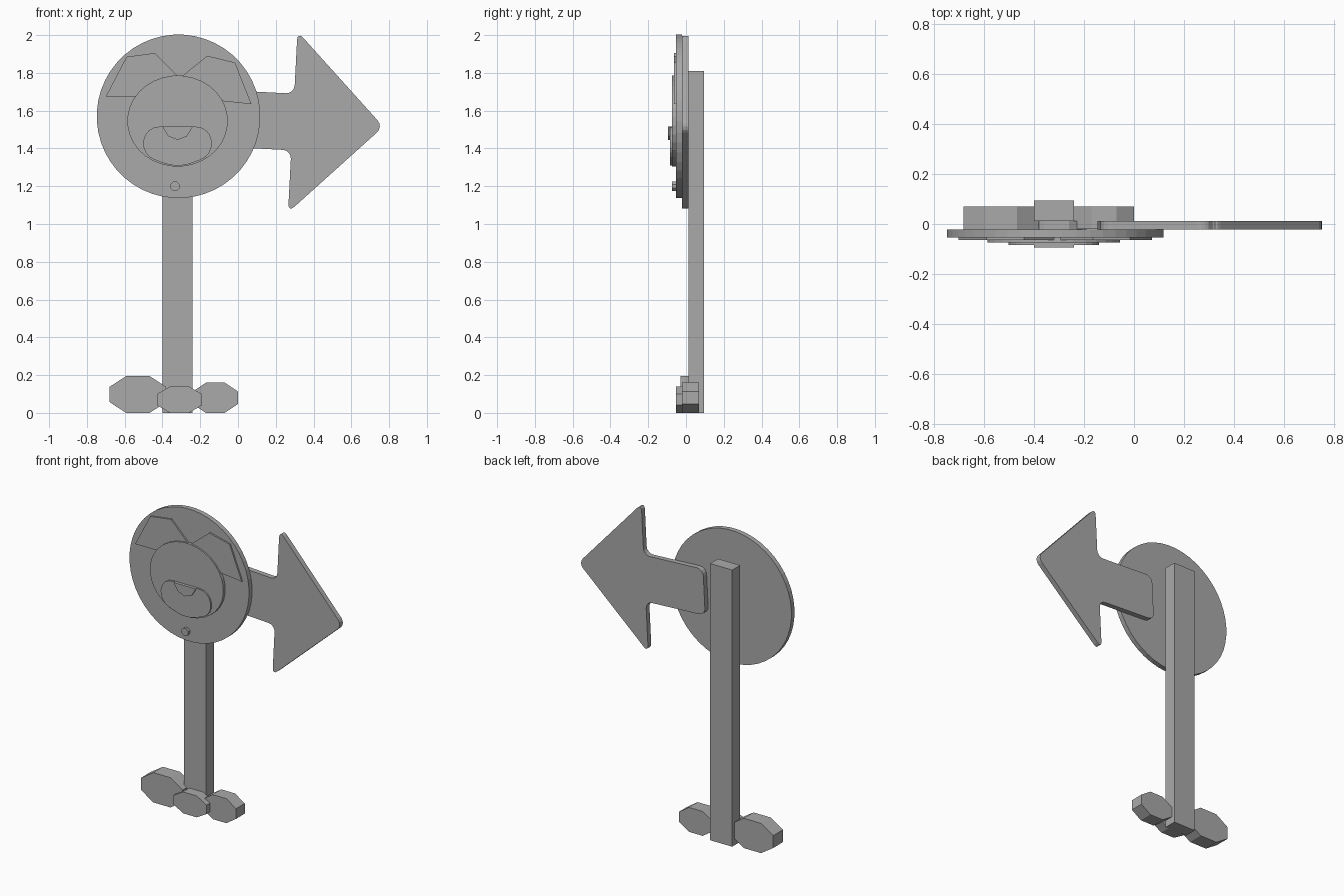
import bpy, bmesh
from math import sin, cos, pi, radians

cube = bpy.data.objects.get("Cube")
if cube:
    bpy.data.objects.remove(cube, do_unlink=True)

colour = (.4, .4, .4, 1)
grey = bpy.data.materials.new("plain_grey")
grey.use_nodes = True
grey.diffuse_color = colour
grey.node_tree.nodes["Principled BSDF"].inputs["Base Color"].default_value = colour


def oval(half_width, half_height, sides):
    """Outline with flat top, bottom and sides that fills the given size."""
    angles = [pi * (2 * i + 1) / sides for i in range(sides)]
    fit = cos(pi / sides)
    return [(half_width * cos(a) / fit, half_height * sin(a) / fit) for a in angles]


def mirrored(half):
    """Complete a right-hand half outline across the vertical axis."""
    return half + [(-x, z) for x, z in reversed(half) if x]


def plate(name, outline, centre, front, back, rounding=0, turn=0):
    """Extrude an outline, turned and moved to its centre, from front to back."""
    c, s = cos(radians(turn)), sin(radians(turn))
    bm = bmesh.new()
    bm.faces.new([bm.verts.new((centre[0] + x * c - z * s, front,
                                centre[1] + x * s + z * c)) for x, z in outline])
    if rounding:
        bmesh.ops.bevel(bm, geom=bm.verts[:], offset=rounding, segments=4,
                        profile=.5, affect='VERTICES')
    extruded = bmesh.ops.extrude_face_region(bm, geom=bm.faces[:])
    moved = [v for v in extruded["geom"] if isinstance(v, bmesh.types.BMVert)]
    bmesh.ops.translate(bm, verts=moved, vec=(0, back - front, 0))
    bmesh.ops.recalc_face_normals(bm, faces=bm.faces[:])
    mesh = bpy.data.meshes.new(name)
    bm.to_mesh(mesh)
    bm.free()
    mesh.materials.append(grey)
    obj = bpy.data.objects.new(name, mesh)
    bpy.context.collection.objects.link(obj)


# Shared depths of the layered boards
post_x = -.32
post_front, post_back = .012, .094
arrow_front = -.022
board_front = -.054
layer = .01

# Square post
post_half = .905
plate("post", oval(.08, post_half, 4), (post_x, post_half), post_front, post_back)

# Arrow, drawn pointing up and turned to the side, with rounded corners
arrow_half = [(0, .48), (.48, 0), (.15, 0), (.15, -.43)]
plate("arrow", mirrored(arrow_half), (.29, 1.54), arrow_front, post_front,
      rounding=.045, turn=-93)

# Round board
plate("sign_board", oval(.432, .432, 48), (-.315, 1.57), board_front, arrow_front)


def relief(name, outline, centre, level, rounding=0, turn=0):
    """Raise a flat detail from the board by a number of layers."""
    plate(name, outline, centre, board_front - level * layer, board_front,
          rounding, turn)


# Animal face, each detail one layer above the last
face = (post_x, 1.545)
ear = [(0, .24), (.12, .36), (.27, .34), (.38, .13), (.22, .13)]
relief("right_ear", [(-x, z) for x, z in ear], face, level=1)
relief("left_ear", ear, face, level=1, turn=-6)
relief("head", oval(.265, .24, 32), face, level=2)
muzzle_half = [(0, -.25), (.19, -.18), (.17, -.03)]
relief("muzzle", mirrored(muzzle_half), face, level=3, rounding=.07)
nose_half = [(0, -.1), (.05, -.08), (.08, -.03)]
relief("nose", mirrored(nose_half), face, level=4)

# Small knob low on the board
relief("knob", oval(.024, .024, 8), (-.333, 1.2), level=2)


def stone(name, x, half_width, height, front, back):
    """Eight-sided stone resting on the ground."""
    half = height / 2
    plate(name, oval(half_width, half, 8), (x, half), front, back)


# Stones round the foot of the post
stone("right_stone", -.53, .15, .195, -.03, .07)
stone("middle_stone", -.31, .12, .14, board_front, post_front)
stone("left_stone", -.12, .12, .16, -.02, .07)
